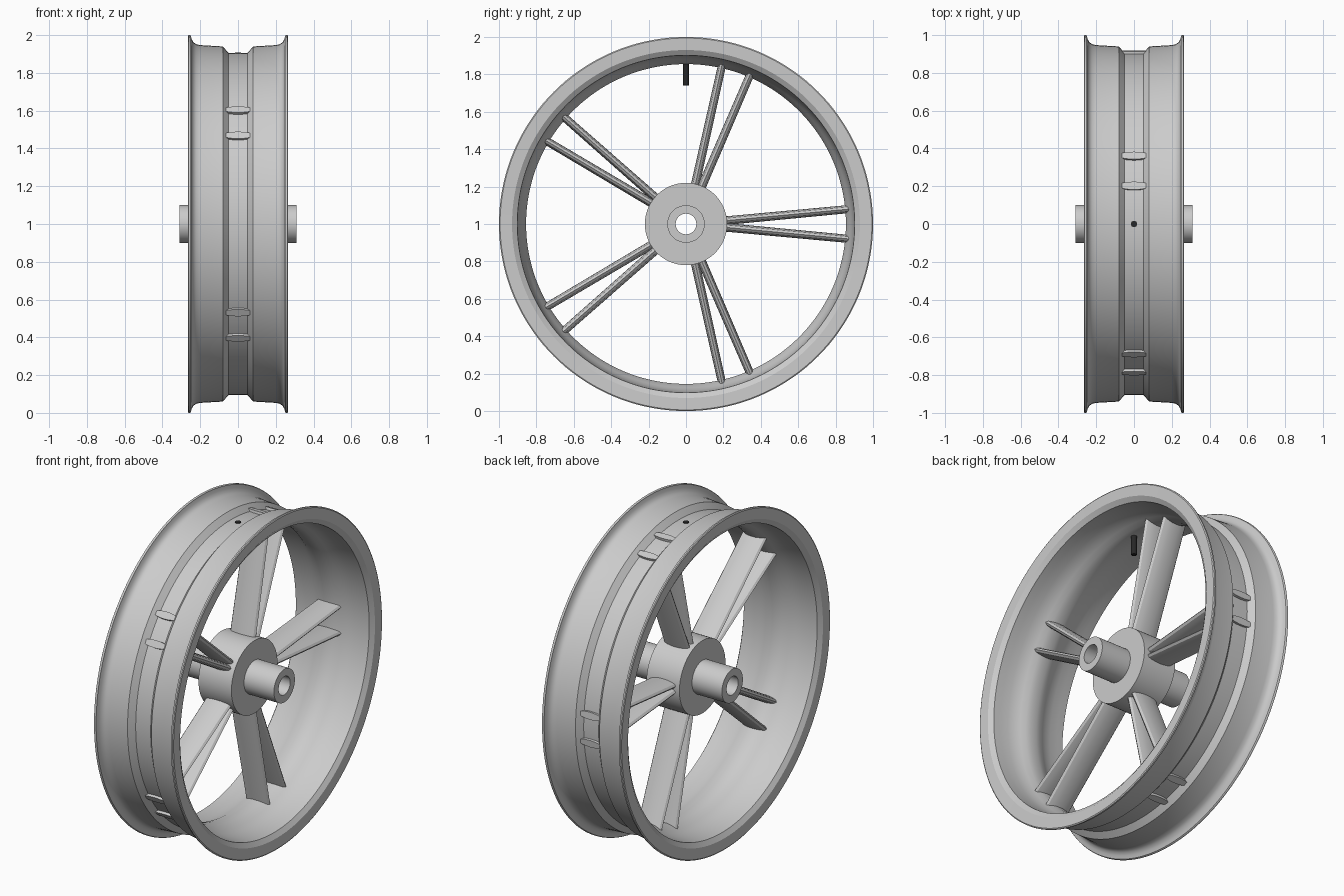
import bpy, bmesh
from math import sin, cos, pi, radians
from mathutils import Vector

if "Cube" in bpy.data.objects:
    bpy.data.objects.remove(bpy.data.objects["Cube"])

CENTRE = Vector((0, 0, 1))


def finish(name, bm, angle=30):
    bmesh.ops.recalc_face_normals(bm, faces=bm.faces[:])
    mesh = bpy.data.meshes.new(name)
    bm.to_mesh(mesh)
    bm.free()
    ob = bpy.data.objects.new(name, mesh)
    bpy.context.collection.objects.link(ob)
    bpy.ops.object.select_all(action='DESELECT')
    ob.select_set(True)
    bpy.context.view_layer.objects.active = ob
    bpy.ops.object.shade_smooth_by_angle(angle=radians(angle))
    return ob


def skin(bm, rings, closed=False):
    # bridge successive rings of points with quads
    rings = [[bm.verts.new(p) for p in r] for r in rings]
    n = len(rings[0])
    pairs = list(zip(rings, rings[1:]))
    if closed:
        pairs.append((rings[-1], rings[0]))
    for a, b in pairs:
        for i in range(n):
            j = (i + 1) % n
            bm.faces.new((a[i], a[j], b[j], b[i]))
    if not closed:
        bm.faces.new(rings[0])
        bm.faces.new(rings[-1])


def lathe(name, profile, segs):
    # closed (x, radius) profile turned around the wheel axis
    bm = bmesh.new()
    skin(bm, [[CENTRE + Vector((x, r * cos(t), r * sin(t))) for x, r in profile]
              for t in (2 * pi * k / segs for k in range(segs))], True)
    return finish(name, bm)


# Rim: half profiles mirrored across x = 0
outer = [(0.05, 0.905), (0.08, 0.94), (0.20, 0.947), (0.222, 0.952),
         (0.236, 0.962), (0.245, 0.978), (0.25, 0.997), (0.255, 1.0),
         (0.262, 1.0), (0.266, 0.994), (0.264, 0.93)]
inner = [(0.245, 0.902), (0.20, 0.899), (0.15, 0.895), (0.11, 0.887),
         (0.08, 0.875), (0.05, 0.861), (0.02, 0.855)]
half = outer + inner
rim = lathe("rim", half + [(-x, r) for x, r in reversed(half)], 144)

# Hub drum with bored axle tube
half = [(0.31, 0.055), (0.31, 0.10), (0.11, 0.10), (0.11, 0.22)]
lathe("hub", half + [(-x, r) for x, r in reversed(half)], 72)

# Spokes: five splayed pairs of flat lens-section blades
top = [(-0.079, 0.0), (-0.070, 0.011), (-0.05, 0.017), (-0.025, 0.0205),
       (0, 0.0215), (0.025, 0.0205), (0.05, 0.017), (0.070, 0.011)]
section = top + [(-x, -y) for x, y in top]
for k in range(5):
    a = 2 * pi * k / 5
    radial = Vector((0, cos(a), sin(a)))
    side = Vector((0, -sin(a), cos(a)))
    for s in (-1, 1):
        start = CENTRE + radial * 0.15 + side * s * 0.012
        end = CENTRE + radial * 0.916 + side * s * 0.084
        across = Vector((1, 0, 0)).cross(end - start).normalized()
        bm = bmesh.new()
        skin(bm, [[p + Vector((x * w, 0, 0)) + across * y * w for x, y in section]
                  for p, w in ((start, 1.08), (end, 1.0))])
        finish(f"spoke_{k + 1}_{'a' if s < 0 else 'b'}", bm)

# Valve stem, black
bm = bmesh.new()
stem = [(1.74, 0.014), (1.745, 0.017), (1.908, 0.017)]
skin(bm, [[Vector((r * cos(t), r * sin(t), z))
           for t in (2 * pi * i / 24 for i in range(24))] for z, r in stem])
valve = finish("valve_stem", bm)
black = bpy.data.materials.new("black_rubber")
black.diffuse_color = (0.02, 0.02, 0.02, 1)
black.use_nodes = True
black.node_tree.nodes["Principled BSDF"].inputs["Base Color"].default_value = black.diffuse_color
valve.data.materials.append(black)
